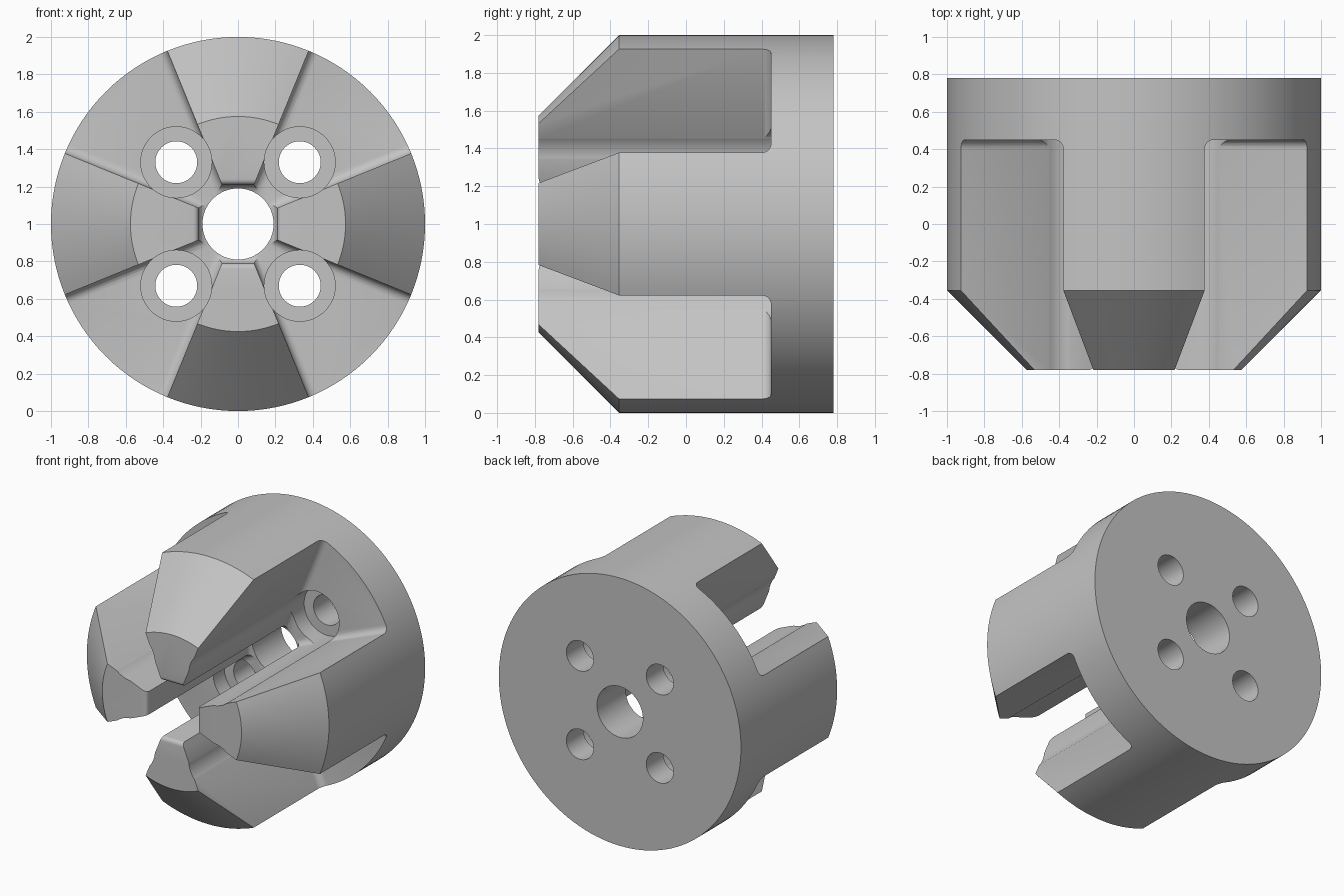
import bpy, bmesh, math
from math import sin, cos, pi, radians

old = bpy.data.objects.get("Cube")
if old:
    bpy.data.objects.remove(old, do_unlink=True)

FRONT, BACK, FLOOR = -0.78, 0.78, 0.45
CLAW = radians(22.2)      # half angle of each claw
TIP = 0.21                # distance of claw tips from the axis

grey = bpy.data.materials.new("metal grey")
grey.use_nodes = True
grey.diffuse_color = (0.55, 0.55, 0.55, 1)
grey.node_tree.nodes["Principled BSDF"].inputs["Base Color"].default_value = (0.55, 0.55, 0.55, 1)


def finish(name, bm):
    bmesh.ops.recalc_face_normals(bm, faces=bm.faces[:])
    mesh = bpy.data.meshes.new(name)
    bm.to_mesh(mesh)
    bm.free()
    mesh.materials.append(grey)
    obj = bpy.data.objects.new(name, mesh)
    bpy.context.collection.objects.link(obj)
    return obj


def lathe(name, profile, steps=64, x=0, z=0, turn=0):
    """Closed solid turned about the y direction from (radius, y) points."""
    bm = bmesh.new()
    rings = [[bm.verts.new((x + r * cos(turn + 2 * pi * i / steps), y,
                            1 + z + r * sin(turn + 2 * pi * i / steps)))
              for i in range(steps)] for r, y in profile]
    for a, b in zip(rings, rings[1:]):
        for i in range(steps):
            j = (i + 1) % steps
            bm.faces.new((a[i], a[j], b[j], b[i]))
    bm.faces.new(rings[0])
    bm.faces.new(rings[-1])
    return finish(name, bm)


def slot_cutter():
    """Cross-shaped prism that leaves four claws, with a rounded floor edge."""
    outline = []
    for q in range(4):
        turn = q * pi / 2
        inner = TIP / cos(CLAW)
        for r, a in ((inner, CLAW), (1.3, CLAW), (1.3, pi / 2 - CLAW), (inner, pi / 2 - CLAW)):
            outline.append((r * cos(a + turn), 1 + r * sin(a + turn)))
    bm = bmesh.new()
    base = bm.faces.new([bm.verts.new((x, FLOOR, z)) for x, z in outline])
    floor_edges = list(base.edges)
    out = bmesh.ops.extrude_face_region(bm, geom=[base], use_keep_orig=True)
    for v in out["geom"]:
        if isinstance(v, bmesh.types.BMVert):
            v.co.y = -1
    bmesh.ops.recalc_face_normals(bm, faces=bm.faces[:])
    bmesh.ops.bevel(bm, geom=floor_edges, offset=0.05, segments=5,
                    profile=0.5, affect='EDGES')
    return finish("slot_cutter", bm)


# Main body with tapered front
body = lathe("claw_coupling", [(0.575, FRONT), (1, -0.355), (1, BACK)], 128)

# Slots between the claws and the centre bore
cutters = [slot_cutter(), lathe("bore_cutter", [(0.19, -1), (0.19, 1)])]

# Rounded inner edge on each claw tip
rad = 0.03
arc = [((TIP + rad * (1 - sin(t))) * math.sqrt(2), FRONT + rad * (1 - cos(t)))
       for t in (i * pi / 8 for i in range(5))]
cutters.append(lathe("tip_cutter", [(arc[0][0], -1)] + arc, 4, turn=pi / 4))

# Four counterbored screw holes
for sx in (-1, 1):
    for sz in (-1, 1):
        cutters.append(lathe("screw_hole_cutter",
                             [(0.19, -1), (0.19, 0.58), (0.112, 0.58), (0.112, 1)],
                             x=0.33 * sx, z=0.33 * sz))

bpy.context.view_layer.objects.active = body
for cutter in cutters:
    cutter.hide_render = True
    mod = body.modifiers.new("cut", 'BOOLEAN')
    mod.operation = 'DIFFERENCE'
    mod.solver = 'EXACT'
    mod.object = cutter
    bpy.ops.object.modifier_apply(modifier=mod.name)
    bpy.data.objects.remove(cutter, do_unlink=True)

# Smooth round surfaces while keeping machined edges sharp
bpy.ops.object.select_all(action='DESELECT')
body.select_set(True)
bpy.ops.object.shade_smooth_by_angle(angle=radians(25))
